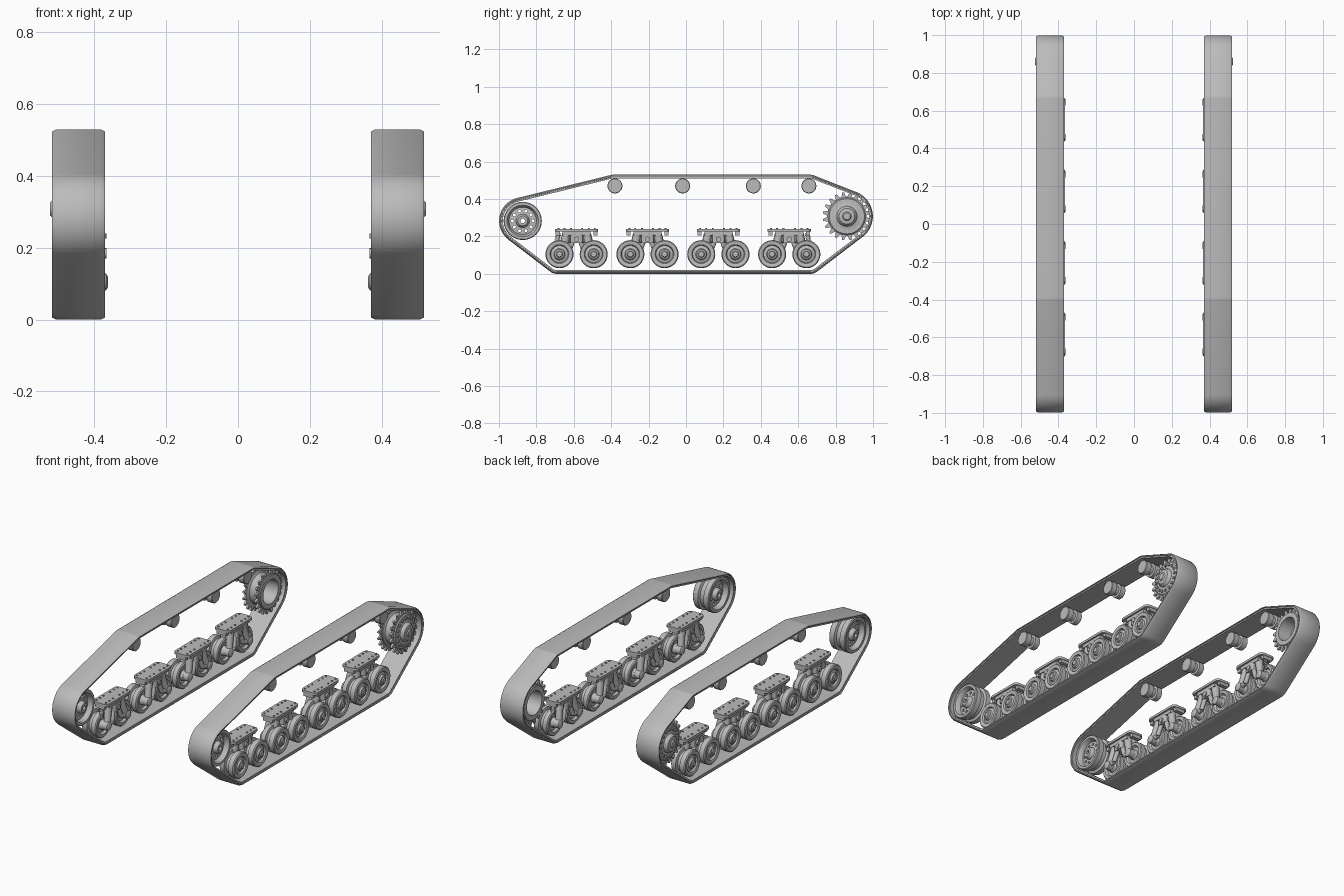
import bpy, bmesh, math
from math import sin, cos, pi, tau
from mathutils import Matrix, Vector
from mathutils.geometry import convex_hull_2d

if "Cube" in bpy.data.objects:
    bpy.data.objects.remove(bpy.data.objects["Cube"])

steel = bpy.data.materials.new("grey_steel")
steel.use_nodes = True
GREY = (0.5, 0.5, 0.5, 1)
steel.diffuse_color = GREY
steel.node_tree.nodes["Principled BSDF"].inputs["Base Color"].default_value = GREY


def finish(name, bm, y=0, z=0, arrays=(), cutter=None):
    """Turn a bmesh into a shaded object, repeat it along y and mirror it across x."""
    bmesh.ops.remove_doubles(bm, verts=bm.verts, dist=1e-5)
    bmesh.ops.recalc_face_normals(bm, faces=bm.faces)
    mesh = bpy.data.meshes.new(name)
    bm.to_mesh(mesh)
    bm.free()
    mesh.materials.append(steel)
    obj = bpy.data.objects.new(name, mesh)
    bpy.context.collection.objects.link(obj)
    obj.location = (0, y, z)
    bpy.ops.object.select_all(action='DESELECT')
    obj.select_set(True)
    bpy.context.view_layer.objects.active = obj
    if cutter:
        cut = obj.modifiers.new("holes", 'BOOLEAN')
        cut.operation, cut.solver, cut.object = 'DIFFERENCE', 'EXACT', cutter
        bpy.ops.object.modifier_apply(modifier="holes")
        bpy.data.objects.remove(cutter)
    bpy.ops.object.shade_smooth_by_angle(angle=math.radians(35))
    for count, step in arrays:
        arr = obj.modifiers.new("repeat", 'ARRAY')
        arr.count, arr.use_relative_offset, arr.use_constant_offset = count, False, True
        arr.constant_offset_displace = (0, step, 0)
    obj.modifiers.new("both_sides", 'MIRROR').use_mirror_merge = False
    return obj


def skin(bm, loops, closed):
    """Bridge a series of equal rings of points."""
    rings = [[bm.verts.new(p) for p in loop] for loop in loops]
    pairs = list(zip(rings, rings[1:])) + ([(rings[-1], rings[0])] if closed else [])
    for a, b in pairs:
        for i in range(len(a)):
            j = (i + 1) % len(a)
            bm.faces.new((a[i], a[j], b[j], b[i]))


def lathe(bm, profile, y=0, z=0, n=40, closed=False):
    """Revolve (x, radius) points about an axis parallel to x."""
    loops = [[(x, y + r * cos(tau * i / n), z + r * sin(tau * i / n)) for i in range(n)]
             for x, r in profile]
    skin(bm, loops, closed)


def rod(bm, a, b, r, r2=None, n=14):
    a, b = Vector(a), Vector(b)
    turn = (b - a).to_track_quat('Z', 'Y').to_matrix().to_4x4()
    bmesh.ops.create_cone(bm, cap_ends=True, segments=n, radius1=r, radius2=r2 or r,
                          depth=(b - a).length, matrix=Matrix.Translation((a + b) / 2) @ turn)


def box(bm, x, y, z, bevel=0.0):
    """Box from three (low, high) ranges."""
    mid = Vector([(a + b) / 2 for a, b in (x, y, z)])
    size = Matrix.Diagonal([b - a for a, b in (x, y, z)] + [1])
    vs = bmesh.ops.create_cube(bm, size=1, matrix=Matrix.Translation(mid) @ size)["verts"]
    if bevel:
        upright = {e for v in vs for e in v.link_edges
                   if abs(e.verts[0].co.z - e.verts[1].co.z) > 1e-4}
        bmesh.ops.bevel(bm, geom=list(upright), offset=bevel, segments=3,
                        profile=0.5, affect='EDGES')


# Track belt: hull around the end wheels and the four corners
IDLER, SPROCKET = (-0.873, 0.283), (0.86, 0.308)
guides = [(*IDLER, 0.126), (*SPROCKET, 0.139), (-0.69, 0.06, 0.06), (0.665, 0.06, 0.06),
          (-0.39, 0.48, 0.05), (0.665, 0.48, 0.05)]
N = 72
samples = [(y, z, r, tau * i / N) for y, z, r in guides for i in range(N)]
hull = convex_hull_2d([(y + r * cos(t), z + r * sin(t)) for y, z, r, t in samples])


def belt_loop(x, depth):
    return [(x, y + (r - depth) * cos(t), z + (r - depth) * sin(t))
            for y, z, r, t in (samples[i] for i in hull)]


X0, X1 = 0.37, 0.518
bm = bmesh.new()
skin(bm, [belt_loop(*p) for p in ((X0 + 0.012, 0), (X1 - 0.012, 0), (X1, 0.006),
                                  (X1, 0.011), (X1 - 0.005, 0.012), (X1 - 0.005, 0.02),
                                  (X0 + 0.005, 0.02), (X0 + 0.005, 0.012),
                                  (X0, 0.011), (X0, 0.006))], True)
finish("track_belt", bm)

# Front idler: twin rims, drilled web, bored hub
bm = bmesh.new()
for i in range(10):
    t = tau * i / 10
    p = (0.055 * cos(t), 0.055 * sin(t))
    rod(bm, (0.3, *p), (0.6, *p), 0.008, n=12)
holes = finish("idler_hole_cutter", bm, *IDLER)
holes.hide_render = True
holes.modifiers.clear()
bm = bmesh.new()
half = [(0.052, 0.012), (0.052, 0.026), (0.047, 0.031), (0.028, 0.036), (0.024, 0.073),
        (0.045, 0.079), (0.052, 0.084), (0.052, 0.098), (0.048, 0.102), (0.018, 0.102),
        (0.012, 0.088)]
lathe(bm, [(0.445 + x, r) for x, r in half] + [(0.445 - x, r) for x, r in reversed(half)],
      n=48, closed=True)
finish("idler_wheel", bm, *IDLER, cutter=holes)

# Rear sprocket: drum open on the inner side, with a stepped cap outside
bm = bmesh.new()
lathe(bm, [(0.523, 0), (0.523, 0.018), (0.517, 0.024), (0.514, 0.042), (0.506, 0.05),
           (0.494, 0.054), (0.49, 0.062), (0.49, 0.094), (0.484, 0.1), (0.472, 0.1),
           (0.466, 0.088), (0.42, 0.088), (0.414, 0.1), (0.392, 0.1), (0.388, 0.096),
           (0.388, 0.07), (0.47, 0.064), (0.47, 0)], n=48)
finish("sprocket_drum", bm, *SPROCKET)

# Sprocket tooth rings
TEETH = 20
bm = bmesh.new()
for x in (0.402, 0.478):
    def ring(x, radii):
        return [(x, radii[i % 4] * cos(tau * (i + 0.5) / TEETH / 4),
                 radii[i % 4] * sin(tau * (i + 0.5) / TEETH / 4)) for i in range(4 * TEETH)]
    outer, inner = (0.106, 0.129, 0.129, 0.106), (0.085,) * 4
    skin(bm, [ring(x - 0.006, outer), ring(x + 0.006, outer),
              ring(x + 0.006, inner), ring(x - 0.006, inner)], True)
finish("sprocket_teeth", bm, *SPROCKET)

# Sprocket bolts
bm = bmesh.new()
for i in range(16):
    t = tau * i / 16
    p = (0.078 * cos(t), 0.078 * sin(t))
    rod(bm, (0.486, *p), (0.498, *p), 0.008, n=8)
finish("sprocket_bolts", bm, *SPROCKET)

# Return rollers: twin drums on a short spindle
for i, y in enumerate((-0.38, -0.018, 0.36, 0.657)):
    bm = bmesh.new()
    lathe(bm, [(0.395, 0), (0.395, 0.037), (0.398, 0.04), (0.43, 0.04), (0.433, 0.028),
               (0.455, 0.028), (0.458, 0.04), (0.49, 0.04), (0.493, 0.037), (0.493, 0)], n=32)
    finish("return_roller_%d" % (i + 1), bm, y, 0.47)

# Road wheels: two per bogie, four bogies per side
FIRST, STEP, REACH, AXLE = -0.585, 0.379, 0.0915, 0.105
bm = bmesh.new()
lathe(bm, [(0.505, 0), (0.505, 0.014), (0.5, 0.018), (0.498, 0.026), (0.488, 0.03),
           (0.482, 0.046), (0.492, 0.05), (0.495, 0.056), (0.495, 0.07), (0.49, 0.075),
           (0.461, 0.075), (0.457, 0.06), (0.438, 0.06), (0.434, 0.075), (0.408, 0.075),
           (0.403, 0.07), (0.403, 0.054), (0.415, 0.046), (0.415, 0.03), (0.4, 0.026),
           (0.4, 0)], n=36)
finish("road_wheels", bm, FIRST - REACH, AXLE, arrays=((2, 2 * REACH), (4, STEP)))

# Bogie mounts: top plate, end tabs, bolts and central bracket
bm = bmesh.new()
box(bm, (0.366, 0.466), (-0.115, 0.115), (0.226, 0.24), 0.022)
for s in (-1, 1):
    box(bm, (0.385, 0.447), sorted((s * 0.09, s * 0.112)), (0.206, 0.228))
    for y in (0.03, 0.065, 0.097):
        for x in (0.385, 0.447):
            rod(bm, (x, s * y, 0.236), (x, s * y, 0.245), 0.005, n=6)
box(bm, (0.376, 0.456), (-0.075, 0.075), (0.206, 0.228))
box(bm, (0.372, 0.46), (-0.032, 0.032), (0.165, 0.21), 0.008)
rod(bm, (0.366, 0, 0.185), (0.47, 0, 0.185), 0.014)
finish("bogie_mounts", bm, FIRST, arrays=((4, STEP),))

# Swing arms: shoulder, leg and axle boss behind each wheel
bm = bmesh.new()
for s in (-1, 1):
    y = s * REACH
    rod(bm, (0.41, s * 0.02, 0.185), (0.405, s * 0.062, 0.185), 0.02)
    rod(bm, (0.40, s * 0.056, 0.205), (0.386, s * 0.083, 0.115), 0.023, 0.018)
    rod(bm, (0.43, s * 0.056, 0.212), (0.43, s * 0.064, 0.165), 0.022)
    rod(bm, (0.39, s * 0.02, 0.175), (0.384, s * 0.045, 0.11), 0.013)
    rod(bm, (0.384, s * 0.045, 0.11), (0.384, y, AXLE), 0.013)
    lathe(bm, [(0.362, 0), (0.362, 0.014), (0.368, 0.024), (0.41, 0.026), (0.41, 0)],
          y, AXLE, n=24)
finish("swing_arms", bm, FIRST, arrays=((4, STEP),))

# Ribbed dampers on the outer ends of the first and last bogies
for name, s, y in (("front", -1, FIRST), ("rear", 1, FIRST + 3 * STEP)):
    bm = bmesh.new()
    low, high = Vector((0.41, s * 0.112, 0.145)), Vector((0.41, s * 0.094, 0.22))
    rod(bm, low, high, 0.009)
    for i in range(5):
        rod(bm, low.lerp(high, 0.15 + i * 0.16), low.lerp(high, 0.23 + i * 0.16), 0.014)
    finish(name + "_dampers", bm, y)
